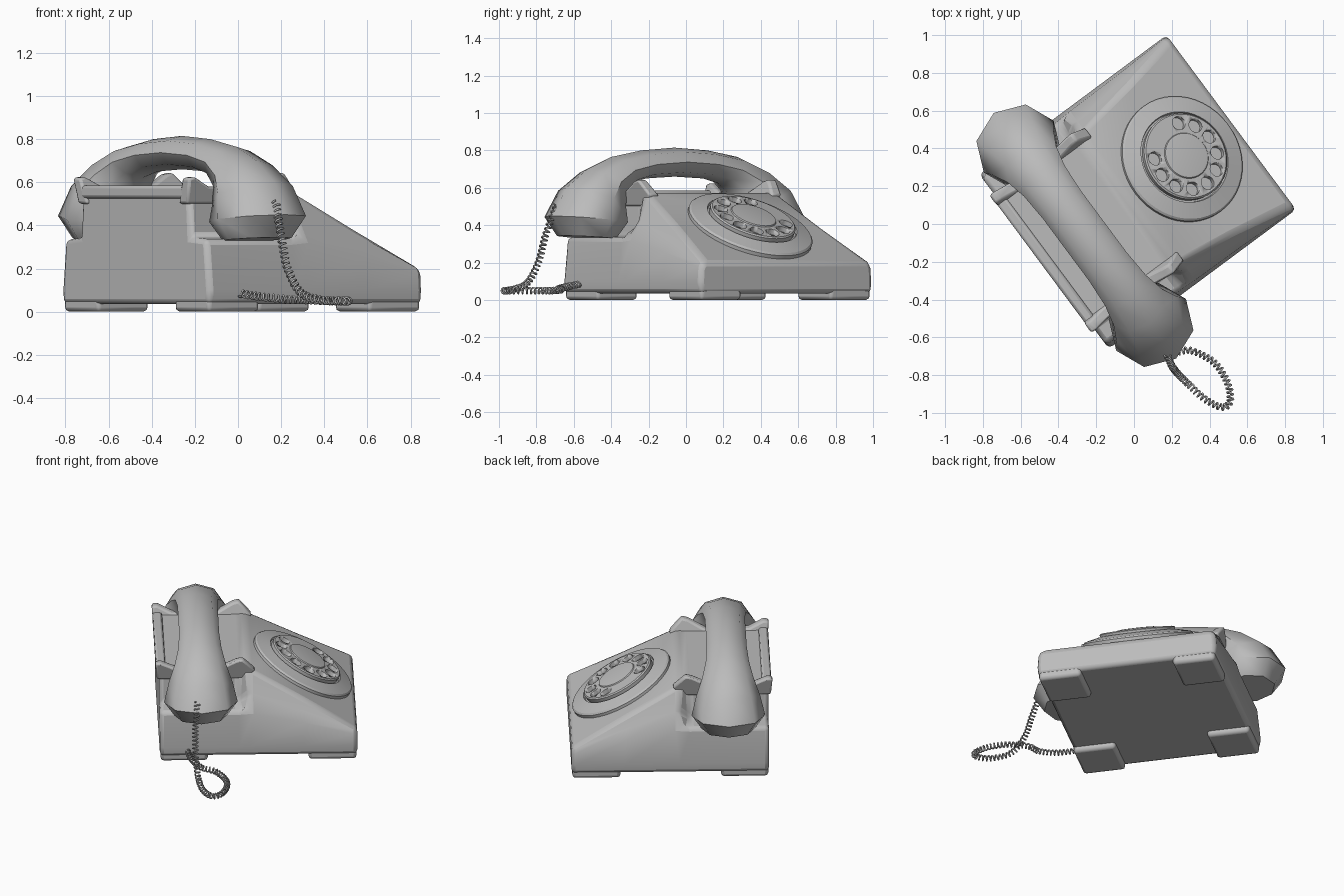
import bpy, bmesh, math
from mathutils import Matrix, Vector

if "Cube" in bpy.data.objects:
    bpy.data.objects.remove(bpy.data.objects["Cube"])

grey = bpy.data.materials.new("plain_grey")
grey.use_nodes = True
grey.diffuse_color = (0.5, 0.5, 0.5, 1)
grey.node_tree.nodes["Principled BSDF"].inputs["Base Color"].default_value = (0.5, 0.5, 0.5, 1)

# Telephone frame: x along the handset, y toward the dial side
PHONE = Matrix.Translation((-0.075, 0.1, 0)) @ Matrix.Rotation(math.radians(-53.4), 4, 'Z')


def finish(name, bm, matrix=PHONE, bevel=0, segments=2, angle=35):
    bmesh.ops.recalc_face_normals(bm, faces=bm.faces)
    mesh = bpy.data.meshes.new(name)
    bm.to_mesh(mesh)
    bm.free()
    mesh.materials.append(grey)
    obj = bpy.data.objects.new(name, mesh)
    bpy.context.collection.objects.link(obj)
    obj.matrix_world = matrix
    if bevel:
        mod = obj.modifiers.new("soft_edges", 'BEVEL')
        mod.width, mod.segments = bevel, segments
        mod.limit_method, mod.angle_limit = 'ANGLE', math.radians(30)
    bpy.ops.object.select_all(action='DESELECT')
    obj.select_set(True)
    bpy.context.view_layer.objects.active = obj
    bpy.ops.object.shade_smooth_by_angle(angle=math.radians(angle))
    return obj


def loft(rings, closed_ends=True):
    bm = bmesh.new()
    loops = [[bm.verts.new(p) for p in ring] for ring in rings]
    n = len(loops[0])
    for a, b in zip(loops, loops[1:]):
        for i in range(n):
            j = (i + 1) % n
            bm.faces.new((a[i], a[j], b[j], b[i]))
    if closed_ends:
        bm.faces.new(loops[0])
        bm.faces.new(loops[-1])
    return bm


# Body: half sections (x, z) from the base edge to the top, at stations along y
shelf = [(0.57, 0.035), (0.575, 0.1), (0.55, 0.335), (0.43, 0.345), (0.415, 0.57)]
stations = [
    (-0.5, shelf),
    (-0.005, shelf),
    (0.06, [(0.57, 0.035), (0.575, 0.1), (0.555, 0.34), (0.49, 0.43), (0.43, 0.575)]),
    (0.4, [(0.57, 0.035), (0.575, 0.1), (0.56, 0.255), (0.525, 0.315), (0.48, 0.388)]),
    (0.735, [(0.57, 0.035), (0.575, 0.1), (0.57, 0.17), (0.56, 0.19), (0.54, 0.203)]),
]
rings = []
for y, half in stations:
    rings.append([(x, y, z) for x, z in half] + [(-x, y, z) for x, z in reversed(half)])
finish("body", loft(rings), bevel=0.025)

# Feet flush with the four corners
for side, s in (("left", 1), ("right", -1)):
    for end, y0, y1 in (("back", -0.495, -0.2), ("front", 0.43, 0.73)):
        bm = bmesh.new()
        bmesh.ops.create_cube(bm, size=1)
        for v in bm.verts:
            v.co = (s * (0.43 + 0.27 * v.co.x), (y0 + y1) / 2 + (y1 - y0) * v.co.y,
                    0.045 + 0.09 * v.co.z)
        finish(f"{end}_foot_{side}", bm, bevel=0.02)

# Cradle rails: a raised prong at each end, a low saddle between
rail = [(-0.515, 0.5), (-0.525, 0.62), (-0.49, 0.625), (-0.4, 0.58), (-0.12, 0.58),
        (-0.02, 0.635), (0.02, 0.645), (0.045, 0.62), (0.1, 0.56), (0.04, 0.5)]
for side, s in (("left", 1), ("right", -1)):
    rings = [[(s * (x + lean * (z - 0.5)), y, z) for y, z in rail]
             for x, lean in ((0.355, 0.35), (0.425, 0.25))]
    finish(f"cradle_rail_{side}", loft(rings), bevel=0.012)

# Back lip under the handset
bm = bmesh.new()
bmesh.ops.create_cube(bm, size=1)
for v in bm.verts:
    v.co = (0.8 * v.co.x, -0.49 + 0.06 * v.co.y, 0.555 + 0.06 * v.co.z)
finish("back_lip", bm, bevel=0.015)


# Dial: turned profile tilted onto the sloping face
def turned(profile, sides=48):
    turns = [math.tau * i / sides for i in range(sides)]
    return loft([[(r * math.cos(a), r * math.sin(a), z) for a in turns] for r, z in profile])


DIAL = PHONE @ Matrix.Translation((0, 0.403, 0.384)) @ Matrix.Rotation(math.radians(-28.5), 4, 'X')
finish("dial_base", turned([(0.345, -0.03), (0.345, 0.02), (0.335, 0.03), (0.25, 0.05), (0.245, 0.035)]),
       DIAL, angle=25)
plate = finish("finger_plate", turned([(0.235, 0.03), (0.238, 0.065), (0.23, 0.072),
                                       (0.126, 0.075), (0.122, 0.081), (0.11, 0.083)]),
               DIAL, angle=25)

# Ten finger holes cut through the plate
bm = bmesh.new()
for i in range(10):
    a = math.radians(241.4 + 30.2 * i)
    spot = Matrix.Translation((0.182 * math.cos(a), 0.182 * math.sin(a), 0.085))
    bmesh.ops.create_cone(bm, cap_ends=True, segments=20, radius1=0.037, radius2=0.037,
                          depth=0.08, matrix=spot)
cutter = finish("finger_hole_cutter", bm, DIAL)
cutter.hide_render = True
cut = plate.modifiers.new("finger_holes", 'BOOLEAN')
cut.operation, cut.solver, cut.object = 'DIFFERENCE', 'EXACT', cutter
bpy.context.view_layer.update()
baked = bpy.data.meshes.new_from_object(plate.evaluated_get(bpy.context.evaluated_depsgraph_get()))
plate.modifiers.clear()
plate.data = baked
bpy.data.objects.remove(cutter)

# Handset: (top x, top z, underside x, underside z, half width), middle to mouthpiece
half = [(0, 0.815, 0, 0.66, 0.125), (0.22, 0.8, 0.19, 0.65, 0.125),
        (0.42, 0.765, 0.3, 0.622, 0.135), (0.58, 0.7, 0.36, 0.565, 0.16),
        (0.72, 0.6, 0.378, 0.49, 0.2), (0.81, 0.45, 0.365, 0.41, 0.23),
        (0.74, 0.345, 0.43, 0.325, 0.165)]
spine = [(-a, b, -c, d, w) for a, b, c, d, w in reversed(half[1:])] + half
rings = []
for tx, tz, bx, bz, w in spine:
    top, low = Vector((tx, 0, tz)), Vector((bx, 0, bz))
    mid, arm = (top + low) / 2, (top - low) / 2
    rings.append([mid + arm * math.cos(math.tau * i / 8) + Vector((0, w * math.sin(math.tau * i / 8), 0))
                  for i in range(8)])
finish("handset", loft(rings), PHONE @ Matrix.Translation((0.02, -0.245, 0)), angle=50)

# Coiled cord: helix wound around a smooth path
path = [Vector(p) for p in (
    (0.175, -0.69, 0.51), (0.2, -0.75, 0.35), (0.23, -0.79, 0.2), (0.29, -0.85, 0.09),
    (0.38, -0.93, 0.055), (0.47, -0.97, 0.05), (0.51, -0.93, 0.05), (0.49, -0.83, 0.05),
    (0.42, -0.73, 0.05), (0.3, -0.67, 0.055), (0.2, -0.68, 0.06), (0.1, -0.64, 0.07),
    (0.01, -0.57, 0.085))]
fine = []
for i in range(len(path) - 1):
    p0, p1, p2, p3 = (path[min(max(i + k, 0), len(path) - 1)] for k in (-1, 0, 1, 2))
    for k in range(60):
        t = k / 60
        fine.append(0.5 * (2 * p1 + (p2 - p0) * t + (2 * p0 - 5 * p1 + 4 * p2 - p3) * t * t
                           + (3 * p1 - p0 - 3 * p2 + p3) * t ** 3))
coil, turn = [], 0
for p, q in zip(fine, fine[1:]):
    along = (q - p).normalized()
    side = along.cross(Vector((0.6, 0.5, 0.62))).normalized()
    up = along.cross(side)
    turn += math.tau * (q - p).length / 0.024
    coil.append(p + 0.016 * (side * math.cos(turn) + up * math.sin(turn)))
curve = bpy.data.curves.new("cord", 'CURVE')
curve.dimensions = '3D'
curve.bevel_depth, curve.bevel_resolution = 0.005, 1
curve.use_fill_caps = True
line = curve.splines.new('POLY')
line.points.add(len(coil) - 1)
for point, co in zip(line.points, coil):
    point.co = (*co, 1)
curve.materials.append(grey)
bpy.context.collection.objects.link(bpy.data.objects.new("cord", curve))
